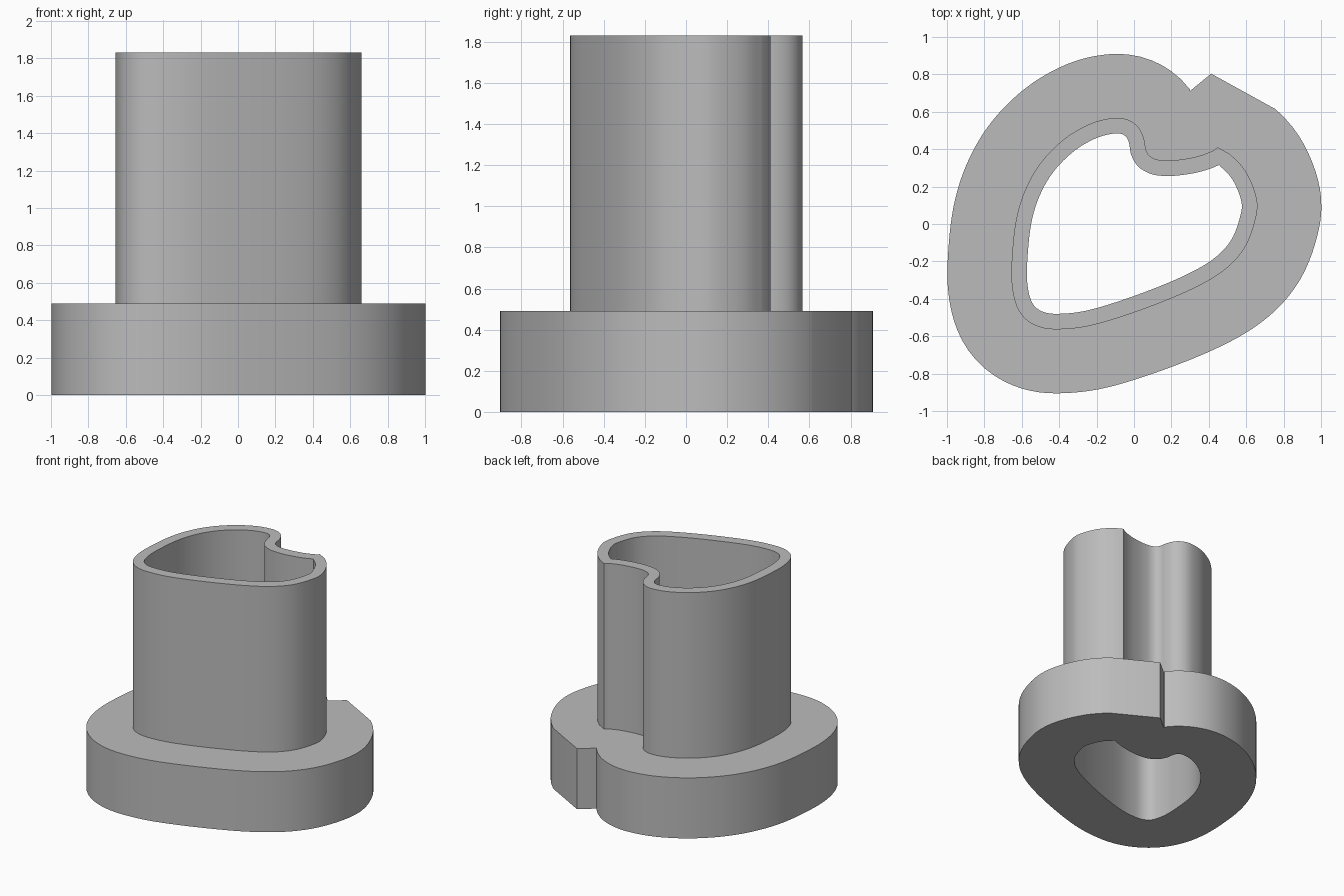
import bpy, bmesh
from mathutils import Vector
from mathutils.geometry import intersect_point_line

if "Cube" in bpy.data.objects:
    bpy.data.objects.remove(bpy.data.objects["Cube"], do_unlink=True)

FLANGE_TOP, TUBE_TOP = 0.49, 1.83
WALL, RIM = 0.083, 0.425
STEPS = 6

# Bore outline, clockwise, starting and ending at its one sharp corner
BORE = [(.455, .315), (.525, .24), (.572, .13), (.57, .05), (.52, -.085),
        (.42, -.19), (.25, -.285), (0, -.385), (-.24, -.46), (-.4, -.48),
        (-.49, -.468), (-.545, -.42), (-.57, -.32), (-.57, -.19),
        (-.55, 0), (-.505, .15), (-.43, .28), (-.32, .39), (-.2, .46),
        (-.1, .484), (-.05, .473), (-.027, .435), (-.015, .37), (.025, .305),
        (.1, .265), (.2, .257), (.31, .27), (.39, .29), (.455, .315)]


def smooth_path(points):
    """Catmull-Rom path through the points, keeping both ends sharp."""
    p = [Vector(q) for q in points]
    p = [2 * p[0] - p[1]] + p + [2 * p[-1] - p[-2]]
    path = []
    for a, b, c, d in zip(p, p[1:], p[2:], p[3:]):
        for k in range(STEPS):
            t = k / STEPS
            path.append(b + (c - a) * t / 2 + (2 * a - 5 * b + 4 * c - d) * t**2 / 2
                        + (3 * b - a - 3 * c + d) * t**3 / 2)
    return path + [p[-2]]


def gap(point, path):
    """Shortest distance from a point to a path."""
    best = 9
    for a, b in zip(path, path[1:]):
        near, t = intersect_point_line(point, a, b)
        near = a.lerp(b, min(max(t, 0), 1))
        best = min(best, (point - near).length)
    return best


def offset(path, dist):
    """Outward offset with overlaps trimmed and a pointed corner."""
    out = [path[0] + Vector((-0.1, 1.15)) * dist]
    for i, p in enumerate(path):
        t = (path[min(i + 1, len(path) - 1)] - path[max(i - 1, 0)]).normalized()
        q = p + Vector((-t.y, t.x)) * dist
        if gap(q, path) > dist * 0.985 and (q - out[-1]).length > 0.004:
            out.append(q)
    return out


bore_path = smooth_path(BORE)
bore = bore_path[:-1]
tube = offset(bore_path, WALL)
flange = offset(bore_path, RIM)

bm = bmesh.new()


def ring(outline, z):
    verts = [bm.verts.new((p.x, p.y, z)) for p in outline]
    return [bm.edges.new((v, verts[i - 1])) for i, v in enumerate(verts)]


def wall(lower, upper):
    bmesh.ops.bridge_loops(bm, edges=lower + upper)


def cap(outer, inner):
    bmesh.ops.triangle_fill(bm, edges=outer + inner, use_beauty=True)


# Rings of the flange, the tube and the bore
flange_low, flange_high = ring(flange, 0), ring(flange, FLANGE_TOP)
tube_low, tube_high = ring(tube, FLANGE_TOP), ring(tube, TUBE_TOP)
bore_low, bore_high = ring(bore, 0), ring(bore, TUBE_TOP)

# Flat faces, then upright walls
cap(flange_low, bore_low)
cap(flange_high, tube_low)
cap(tube_high, bore_high)
wall(flange_low, flange_high)
wall(tube_low, tube_high)
wall(bore_low, bore_high)
bmesh.ops.recalc_face_normals(bm, faces=bm.faces)

mesh = bpy.data.meshes.new("flanged_tube")
bm.to_mesh(mesh)
bm.free()
body = bpy.data.objects.new("flanged_tube", mesh)
bpy.context.collection.objects.link(body)

# Plain grey material
grey = bpy.data.materials.new("light grey")
grey.use_nodes = True
colour = (0.5, 0.5, 0.5, 1)
grey.diffuse_color = colour
grey.node_tree.nodes["Principled BSDF"].inputs["Base Color"].default_value = colour
mesh.materials.append(grey)

bpy.ops.object.select_all(action="DESELECT")
body.select_set(True)
bpy.context.view_layer.objects.active = body
bpy.ops.object.shade_smooth_by_angle(angle=0.4)
